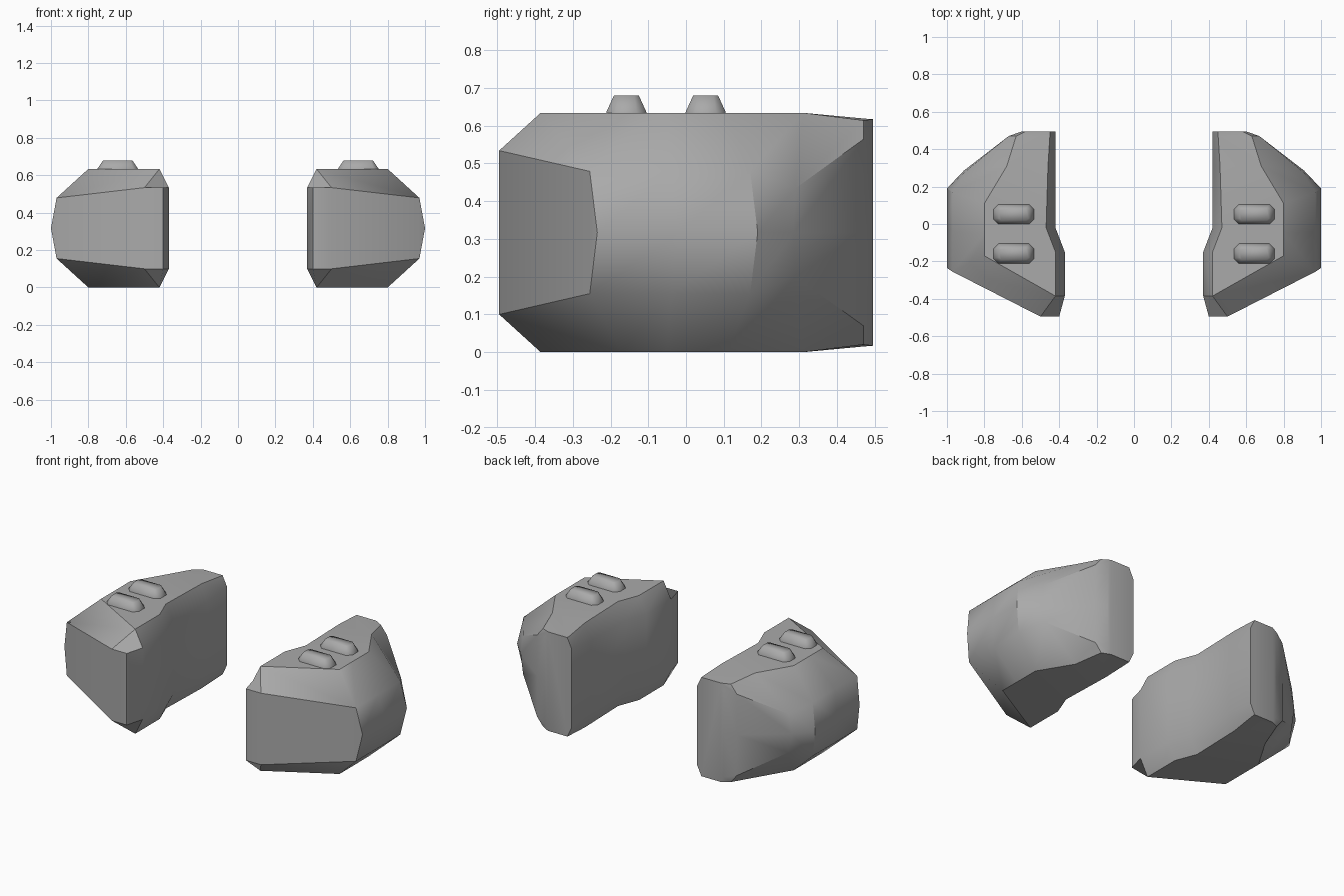
import bpy, bmesh, math

cube = bpy.data.objects.get("Cube")
if cube:
    bpy.data.objects.remove(cube, do_unlink=True)

MID = 0.317  # height of the symmetry plane of each pod

grey = bpy.data.materials.new("plain_grey")
grey.use_nodes = True
colour = (0.4, 0.4, 0.4, 1)
grey.diffuse_color = colour
grey.node_tree.nodes["Principled BSDF"].inputs["Base Color"].default_value = colour


def finish(name, bm, angle):
    """Clean the mesh, shade it and link it as an object."""
    bmesh.ops.remove_doubles(bm, verts=bm.verts, dist=0.0005)
    bmesh.ops.recalc_face_normals(bm, faces=bm.faces)
    mesh = bpy.data.meshes.new(name)
    bm.to_mesh(mesh)
    bm.free()
    mesh.materials.append(grey)
    ob = bpy.data.objects.new(name, mesh)
    bpy.context.collection.objects.link(ob)
    bpy.ops.object.select_all(action='DESELECT')
    ob.select_set(True)
    bpy.context.view_layer.objects.active = ob
    bpy.ops.object.shade_smooth_by_angle(angle=math.radians(angle))


def face(bm, verts):
    """Add a face, skipping corners that coincide."""
    keep = [v for i, v in enumerate(verts) if (v.co - verts[i - 1].co).length > 0.0005]
    if len(keep) > 2:
        bm.faces.new(keep)


# Lower half-sections, front to rear: inner wall, inner floor edge,
# outer floor edge, lower flank, middle of the flank
SECTIONS = [
    [(.40, -.495, .10), (.50, -.495, .10), (.97, -.255, .155), (.97, -.255, .155), (1, -.235, MID)],
    [(.37, -.385, .10), (.42, -.385, 0), (.80, -.17, 0), (.97, -.255, .155), (1, -.235, MID)],
    [(.37, -.15, .10), (.42, -.15, 0), (.80, -.05, 0), (.97, -.04, .155), (1, -.02, MID)],
    [(.42, -.02, .10), (.47, -.02, 0), (.80, .11, 0), (.97, .17, .155), (1, .19, MID)],
    [(.42, .31, .10), (.46, .31, 0), (.68, .31, 0), (.89, .29, .20), (.91, .285, MID)],
    [(.42, .47, .08), (.45, .47, .015), (.63, .47, .02), (.67, .47, .07), (.67, .47, MID)],
    [(.42, .495, .08), (.45, .495, .017), (.58, .495, .017), (.60, .495, .05), (.60, .495, MID)],
]


def pod(name, side):
    bm = bmesh.new()
    rings = []
    for half in SECTIONS:
        ring = half + [(x, y, 2 * MID - z) for x, y, z in reversed(half[:-1])]
        rings.append([bm.verts.new((side * x, y, z)) for x, y, z in ring])
    for a, b in zip(rings, rings[1:]):
        for i in range(len(a)):
            j = (i + 1) % len(a)
            face(bm, [a[i], a[j], b[j], b[i]])
    # Slanted front and flat rear, closed across the symmetry plane
    for ring in (rings[0], rings[-1]):
        for i in range(4):
            face(bm, [ring[i], ring[i + 1], ring[(7 - i)], ring[8 - i]])
    finish(name, bm, 38)


def bump(name, cx, cy):
    """Low eight-sided stud with a smaller flat top."""
    bm = bmesh.new()
    rings = []
    for hx, hy, inset, z in ((.108, .053, .026, .63), (.108, .053, .026, .636), (.078, .033, .012, .68)):
        outline = []
        for sx, sy in ((1, 1), (-1, 1), (-1, -1), (1, -1)):
            corner = [(sx * hx, sy * (hy - inset)), (sx * (hx - inset), sy * hy)]
            outline += corner if sx * sy > 0 else corner[::-1]
        rings.append([bm.verts.new((cx + x, cy + y, z)) for x, y in outline])
    for a, b in zip(rings, rings[1:]):
        for i in range(8):
            j = (i + 1) % 8
            bm.faces.new([a[i], a[j], b[j], b[i]])
    bm.faces.new(rings[0])
    bm.faces.new(rings[-1])
    finish(name, bm, 65)


for label, side in (("left", 1), ("right", -1)):
    pod(label + "_pod", side)
    bump(label + "_front_bump", side * .643, -.158)
    bump(label + "_rear_bump", side * .643, .052)
